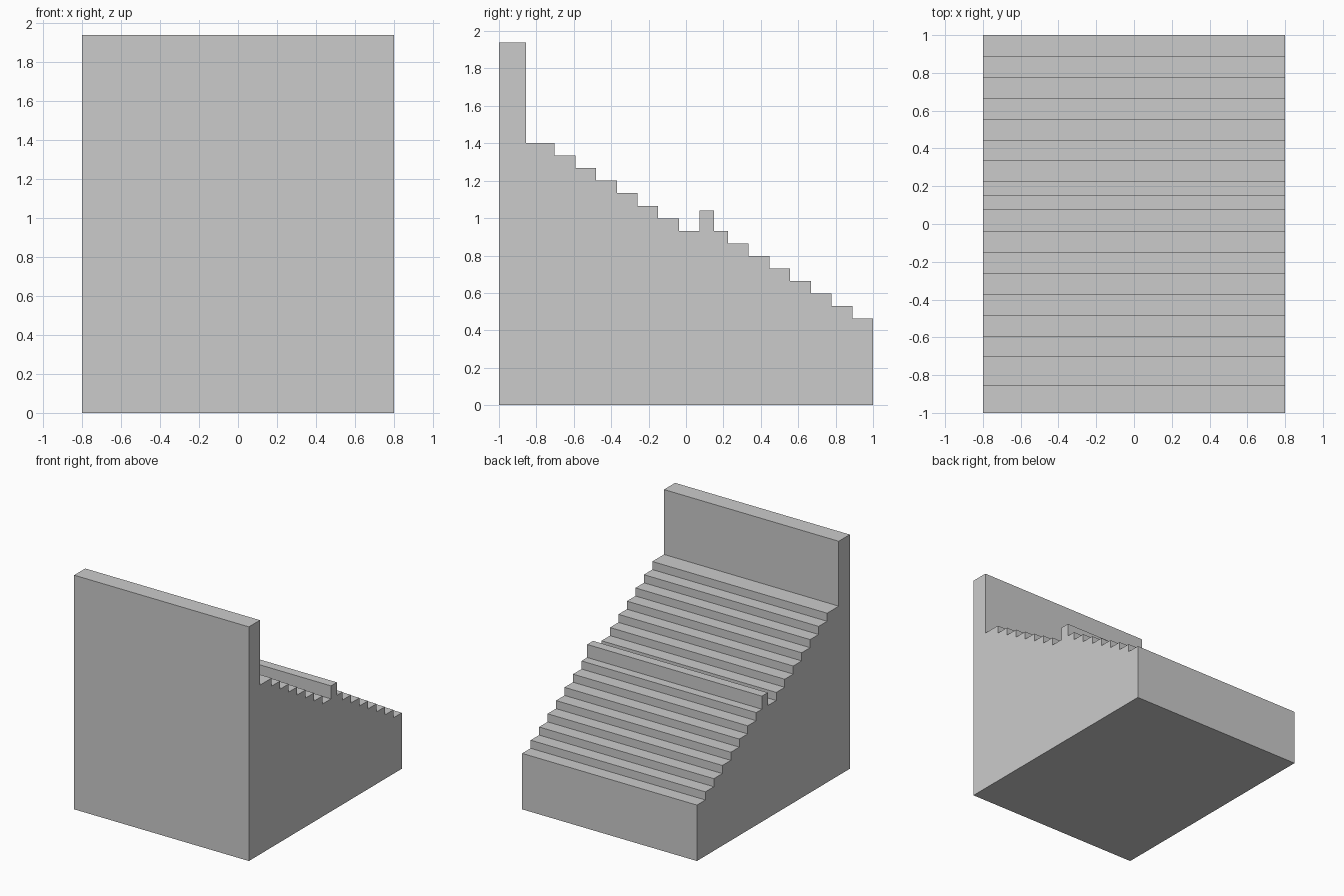
import bpy
import bmesh

if "Cube" in bpy.data.objects:
    bpy.data.objects.remove(bpy.data.objects["Cube"])

HALF_WIDTH = 0.8
TREAD = 0.1108
RISE = 0.067
LOW_Z = 0.463


def extrude_profile(name, points):
    """Extrude a closed (y, z) outline across the full width."""
    bm = bmesh.new()
    face = bm.faces.new([bm.verts.new((-HALF_WIDTH, y, z)) for y, z in points])
    result = bmesh.ops.extrude_face_region(bm, geom=[face])
    moved = [v for v in result["geom"] if isinstance(v, bmesh.types.BMVert)]
    bmesh.ops.translate(bm, verts=moved, vec=(2 * HALF_WIDTH, 0, 0))
    bmesh.ops.recalc_face_normals(bm, faces=bm.faces)
    mesh = bpy.data.meshes.new(name)
    bm.to_mesh(mesh)
    bm.free()
    obj = bpy.data.objects.new(name, mesh)
    bpy.context.collection.objects.link(obj)
    return obj


def flight(start_y, start_z, steps, last_y):
    """Outline of rising steps, running backwards along -y to last_y."""
    points = []
    for i in range(steps):
        z = start_z + i * RISE
        end = last_y if i == steps - 1 else start_y - (i + 1) * TREAD
        points += [(start_y - i * TREAD, z), (end, z)]
    return points


# Lower flight, mid barrier, upper flight and rear wall as one solid outline
outline = [(-1, 0), (1, 0)]
outline += flight(1, LOW_Z, 8, 0.15)
outline += [(0.15, 1.04), (0.073, 1.04)]
outline += flight(0.073, LOW_Z + 7 * RISE, 8, -0.855)
outline += [(-0.855, 1.938), (-1, 1.938)]
extrude_profile("stepped_grandstand", outline)
